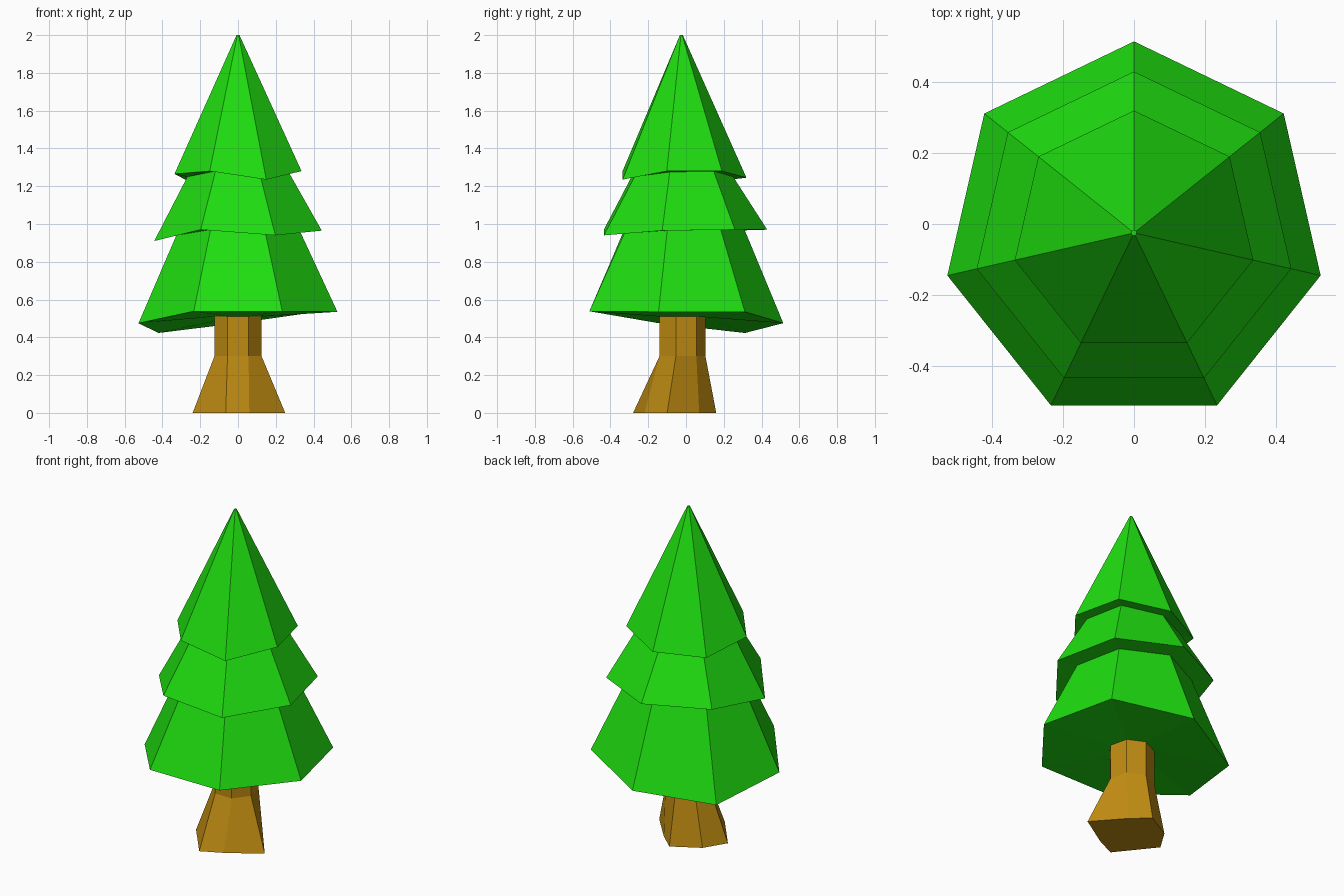
import bpy, math

if "Cube" in bpy.data.objects:
    bpy.data.objects.remove(bpy.data.objects["Cube"])

SIDES = 7
CY = -0.025  # the trunk axis sits slightly forward


def ring(r, zs):
    """Heptagon starting at the back, running counter-clockwise; zs is one height or seven."""
    if not isinstance(zs, (list, tuple)):
        zs = [zs] * SIDES
    pts = []
    for i, z in enumerate(zs):
        a = math.pi / 2 + 2 * math.pi * i / SIDES
        pts.append((r * math.cos(a), CY + r * math.sin(a), z))
    return pts


def loft(name, rings, color):
    """Closed flat-faced solid skinned through rings from bottom to top."""
    verts = [p for r in rings for p in r]
    faces = [list(range(SIDES))[::-1]]
    for k in range(len(rings) - 1):
        for i in range(SIDES):
            j = (i + 1) % SIDES
            a, b = k * SIDES, (k + 1) * SIDES
            faces.append([a + i, a + j, b + j, b + i])
    top = (len(rings) - 1) * SIDES
    faces.append([top + i for i in range(SIDES)])
    mesh = bpy.data.meshes.new(name)
    mesh.from_pydata(verts, [], faces)
    mesh.update()
    mat = bpy.data.materials.new(name + "_color")
    mat.diffuse_color = (*color, 1)
    mat.use_nodes = True
    mat.node_tree.nodes["Principled BSDF"].inputs["Base Color"].default_value = mat.diffuse_color
    mesh.materials.append(mat)
    obj = bpy.data.objects.new(name, mesh)
    bpy.context.collection.objects.link(obj)
    return obj


# Trunk: irregular root flare below a straight stem
root = [(0, .16), (-.16, .07), (-.24, -.06), (-.065, -.28),
        (.06, -.22), (.25, -.10), (.10, .07)]
loft("trunk", [[(x, y, 0) for x, y in root], ring(.128, .30), ring(.128, .51)],
     (.52, .26, .006))

# Foliage: three skirts with uneven hems, joined by ledges
# Hem heights: back, back left, left, front left, front right, right, back right
low_hem = [.475, .423, .475, .538, .538, .535, .535]
mid_hem = [.97, .965, .91, .97, .94, .965, .97]
top_hem = [1.245, 1.23, 1.265, 1.28, 1.235, 1.28, 1.28]
# Ledge heights where each skirt emerges from under the next
mid_ledge = [.97, .96, .94, .97, .95, .965, .97]
top_ledge = [1.25, 1.25, 1.25, 1.28, 1.25, 1.275, 1.28]
loft("foliage", [
    ring(.128, .51), ring(.54, low_hem),
    ring(.335, mid_ledge), ring(.455, mid_hem),
    ring(.275, top_ledge), ring(.345, top_hem),
    ring(.008, 2.0)], (.0135, .73, .005))
